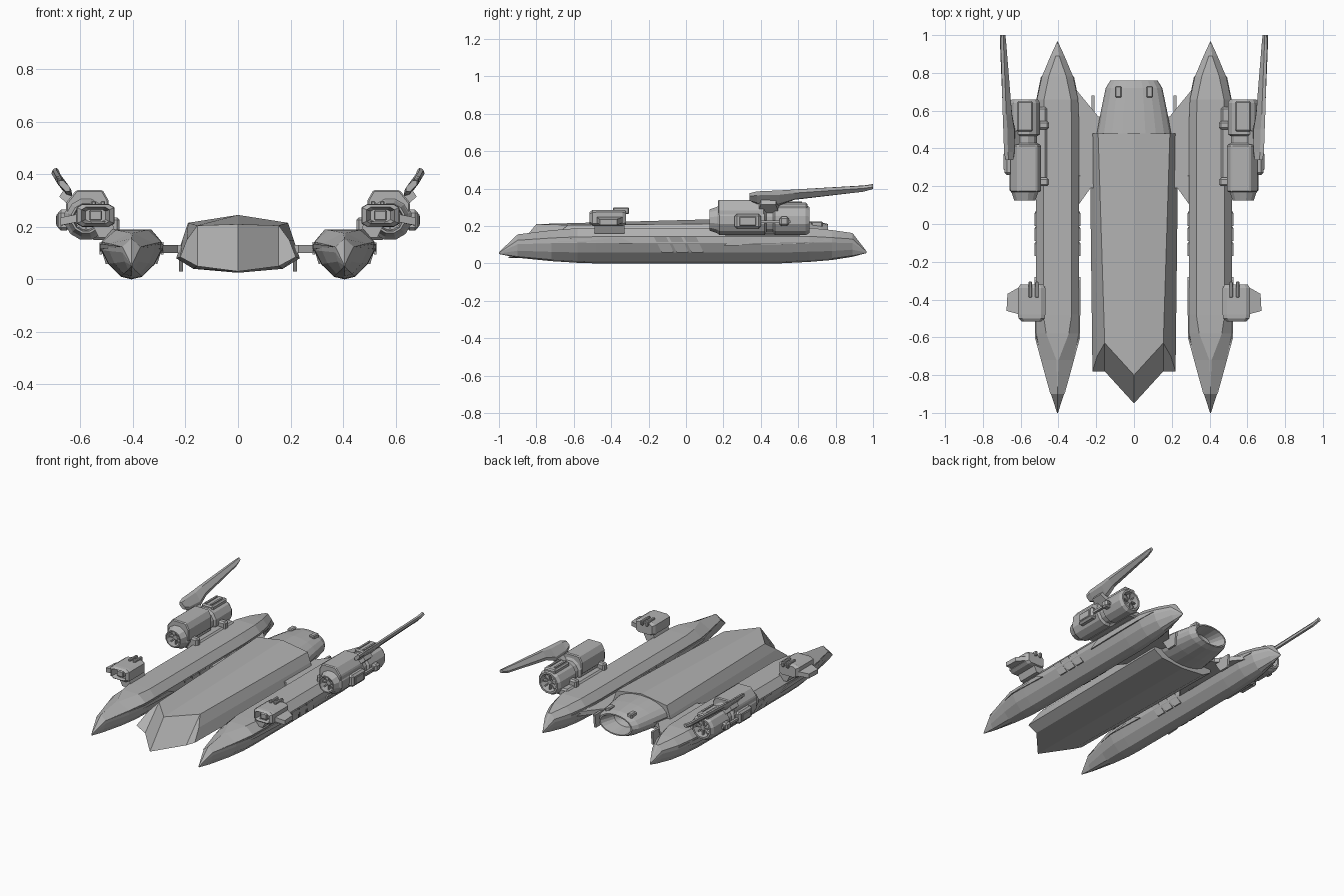
import bpy, bmesh, math
from mathutils import Vector

cube = bpy.data.objects.get("Cube")
if cube:
    bpy.data.objects.remove(cube, do_unlink=True)

grey = bpy.data.materials.new("hull grey")
grey.use_nodes = True
color = (0.45, 0.45, 0.45, 1)
grey.diffuse_color = color
grey.node_tree.nodes["Principled BSDF"].inputs["Base Color"].default_value = color


def loft(name, rings, mirror=True, bevel=0):
    """Skin a list of equal rings, cap both ends, and mirror across x if asked."""
    bm = bmesh.new()
    rows = [[bm.verts.new(p) for p in ring] for ring in rings]
    n = len(rows[0])
    for a, b in zip(rows, rows[1:]):
        for i in range(n):
            j = (i + 1) % n
            bm.faces.new((a[i], a[j], b[j], b[i]))
    bm.faces.new(rows[0])
    bm.faces.new(rows[-1][::-1])
    bmesh.ops.remove_doubles(bm, verts=bm.verts, dist=0.0002)
    bmesh.ops.recalc_face_normals(bm, faces=bm.faces)
    mesh = bpy.data.meshes.new(name)
    bm.to_mesh(mesh)
    bm.free()
    mesh.materials.append(grey)
    obj = bpy.data.objects.new(name, mesh)
    bpy.context.collection.objects.link(obj)
    if bevel:
        mod = obj.modifiers.new("chamfer", 'BEVEL')
        mod.width, mod.segments = bevel, 1
    if mirror:
        obj.modifiers.new("mirror", 'MIRROR')
    return obj


def box(name, x, y, z, bevel=0, mirror=True):
    rings = [[(x[0], k, z[0]), (x[1], k, z[0]), (x[1], k, z[1]), (x[0], k, z[1])] for k in y]
    return loft(name, rings, mirror, bevel)


def slab(name, points, offset, mirror=True):
    pts = [Vector(p) for p in points]
    return loft(name, [pts, [p + Vector(offset) for p in pts]], mirror)


def tube(name, cx, cz, profile, sides, squash=1, mirror=True):
    """Turn (y, radius) pairs around a lengthwise axis."""
    angles = [math.tau * (i + 0.5) / sides for i in range(sides)]
    return loft(name, [[(cx + r * math.cos(a), y, cz + r * squash * math.sin(a))
                        for a in angles] for y, r in profile], mirror)


def both_sides(half):
    """Complete a half ring that runs from top centre to bottom centre."""
    return half + [(-x, y, z) for x, y, z in half[-2:0:-1]]


# Central hull with a notched, raked bow
bow = [(0, -.8, .21), (.155, -.63, .205), (.195, -.7, .15),
       (.22, -.78, .085), (.155, -.78, .05), (0, -.95, .03)]
stern = [(0, .48, .245), (.19, .48, .215), (.212, .48, .15),
         (.235, .48, .08), (.17, .48, .04), (0, .48, .025)]
hull = loft("hull", [both_sides(bow), both_sides(stern)], False)
# Open the flat bow cap into raked panels meeting on the centre line
bm = bmesh.new()
bm.from_mesh(hull.data)
caps = [f for f in bm.faces if len(f.verts) > 4 and f.calc_center_median().y < 0]
bmesh.ops.delete(bm, geom=caps, context='FACES_ONLY')


def near(p):
    return min(bm.verts, key=lambda v: (v.co - Vector(p)).length)


for s in (1, -1):
    t, u, m, l, b, k = [near((s * x, y, z)) for x, y, z in bow]
    bm.faces.new((t, u, b, k))
    bm.faces.new((u, m, l, b))
bmesh.ops.recalc_face_normals(bm, faces=bm.faces)
bm.to_mesh(hull.data)
bm.free()

# Tail fairing with a hollow exhaust
tail = [(.46, .2, .095), (.6, .175, .09), (.72, .15, .08), (.76, .125, .07),
        (.76, .115, .062), (.66, .08, .05), (.64, .03, .02)]
loft("tail_exhaust", [[(w * math.cos(a), y, .14 + h * math.sin(a))
                       for a in [math.tau * i / 20 for i in range(20)]]
                      for y, w, h in tail], False)
box("tail_block", (.065, .1), (.67, .73), (.19, .225), .006)

# Connecting wings and hanging fins
slab("connecting_wing", [(.15, .19, .1), (.23, .19, .1), (.33, .05, .1),
                         (.33, .74, .1), (.19, .57, .1), (.15, .57, .1)], (0, 0, .03))
slab("wing_fin", [(.21, .54, .12), (.21, .68, .12), (.21, .67, .03), (.21, .6, .03)], (.015, 0, 0))

# Pontoons: y, width, deck width, top, bottom
CX = .405
stations = [(-1, .02, 0, .06, .05), (-.9, .3, 0, .155, .03), (-.72, .74, .08, .177, .012),
            (-.58, .98, .8, .188, .003), (-.48, 1, 1, .19, 0), (.5, 1, 1, .19, 0),
            (.66, .95, .95, .19, .008), (.78, .72, .62, .178, .018),
            (.89, .32, .12, .162, .035), (.965, .02, 0, .065, .055)]
section = [(.115, .75), (.115, .58), (.088, .3), (.04, .05)]
rings = []
for y, w, deck, top, low in stations:
    half = [(0, y, top), (.075 * deck, y, top)]
    half += [(x * w, y, low + (top - low) * f) for x, f in section] + [(0, y, low)]
    rings.append([(CX + x, yy, z) for x, yy, z in both_sides(half)])
loft("pontoon", rings)

# Pontoon side armour, louvres and rub rails
for s in (1, -1):
    out = (s * .008, 0, 0)
    for i in range(3):
        y = -.17 + i * .08
        slab("louvre", [(CX + s * .115, y, .14), (CX + s * .115, y + .065, .14),
                        (CX + s * .09, y + .105, .058), (CX + s * .09, y + .04, .058)], out)
    slab("front_rail", [(CX + s * .03, -.9, .125), (CX + s * .112, -.6, .135),
                        (CX + s * .113, -.34, .135), (CX + s * .113, -.28, .105),
                        (CX + s * .112, -.58, .115)], out)
    slab("rear_rail", [(CX + s * .113, .2, .095), (CX + s * .113, .26, .135),
                       (CX + s * .11, .62, .135), (CX + s * .08, .78, .125),
                       (CX + s * .108, .64, .105)], out)

# Engine nacelles with intake and exhaust
EX, EZ = .578, .232
tube("engine", EX, EZ, [(.19, .012), (.19, .044), (.125, .05), (.125, .058), (.165, .072),
                        (.18, .084), (.42, .084), (.43, .068), (.465, .068), (.475, .084),
                        (.64, .084), (.66, .072), (.66, .06), (.6, .05), (.58, .012)], 12)
for y in (.15, .625):
    for i in range(4):
        a = math.pi * i / 4
        d = Vector((math.cos(a), 0, math.sin(a))) * .05
        c = Vector((EX, y, EZ))
        t = Vector((-d.z, 0, d.x)) * .08
        slab("engine_spoke", [c - d - t, c + d - t, c + d + t, c - d + t], (0, .02, 0))

cover = [(.655, .29), (.615, .34), (.515, .34), (.492, .3), (.492, .22), (.655, .22)]
loft("engine_cover", [[(x, y, z) for x, z in cover] for y in (.17, .42)], bevel=.006)
box("engine_rear_plate", (.535, .62), (.49, .65), (.29, .325), .008)
for x in (.55, .59):
    box("cover_rib", (x, x + .012), (.5, .62), (.32, .332))
box("side_pod", (.64, .685), (.26, .4), (.185, .265), .012)
box("side_pod_panel", (.68, .69), (.285, .375), (.2, .25), .004)
box("side_clamp", (.64, .692), (.5, .55), (.2, .25), .01)
box("side_rod", (.66, .676), (.4, .56), (.215, .23))
for y in (.2, .5):
    box("engine_mount", (.45, .52), (y, y + .045), (.17, .235), .01)
box("engine_pylon", (.46, .56), (.2, .62), (.15, .2), .01)

# Swept tail blades on a pivot
blade = [(.34, .64, .335, .68, .375), (.38, .632, .318, .688, .385), (.5, .63, .31, .692, .39),
         (.58, .645, .34, .695, .395), (.95, .68, .385, .705, .415), (1, .687, .402, .702, .42)]
rings = []
for y, x0, z0, x1, z1 in blade:
    along = Vector((x1 - x0, 0, z1 - z0))
    side = Vector((along.z, 0, -along.x)).normalized() * .012
    p, q = Vector((x0, y, z0)), Vector((x1, y, z1))
    e = along * .2
    rings.append([p, p + e + side, q - e + side, q, q - e - side, p + e - side])
loft("tail_blade", rings)
slab("blade_pivot", [(.6, .38, .29), (.6, .5, .29), (.66, .48, .345), (.66, .4, .345)], (.02, 0, -.03))

# Forward side turrets
TX, TZ = .542, .243
shape = [(-.5, .7), (-.5, -.7), (-.35, -1), (.35, -1), (.5, -.7), (.5, .7), (.35, 1), (-.35, 1)]
loft("turret", [[(TX + x * s, y, TZ + z * s * .3) for x, z in shape]
                for y, s in ((-.46, .05), (-.46, .075), (-.475, .085), (-.515, .105), (-.5, .14),
                             (-.48, .145), (-.34, .145), (-.32, .12))])
box("turret_core", (TX - .025, TX + .025), (-.5, -.45), (TZ - .02, TZ + .02), .005)
loft("turret_base", [[(.46, y, .16), (.53, y, .16), (.56, y, .22), (.48, y, .22)]
                     for y in (-.49, -.33)])
slab("turret_wing", [(.6, -.48, .25), (.6, -.33, .25), (.67, -.37, .235), (.675, -.46, .235)],
     (0, 0, -.03))
for x in (.505, .54):
    box("turret_barrel", (x, x + .018), (-.39, -.305), (.265, .298), .004)
